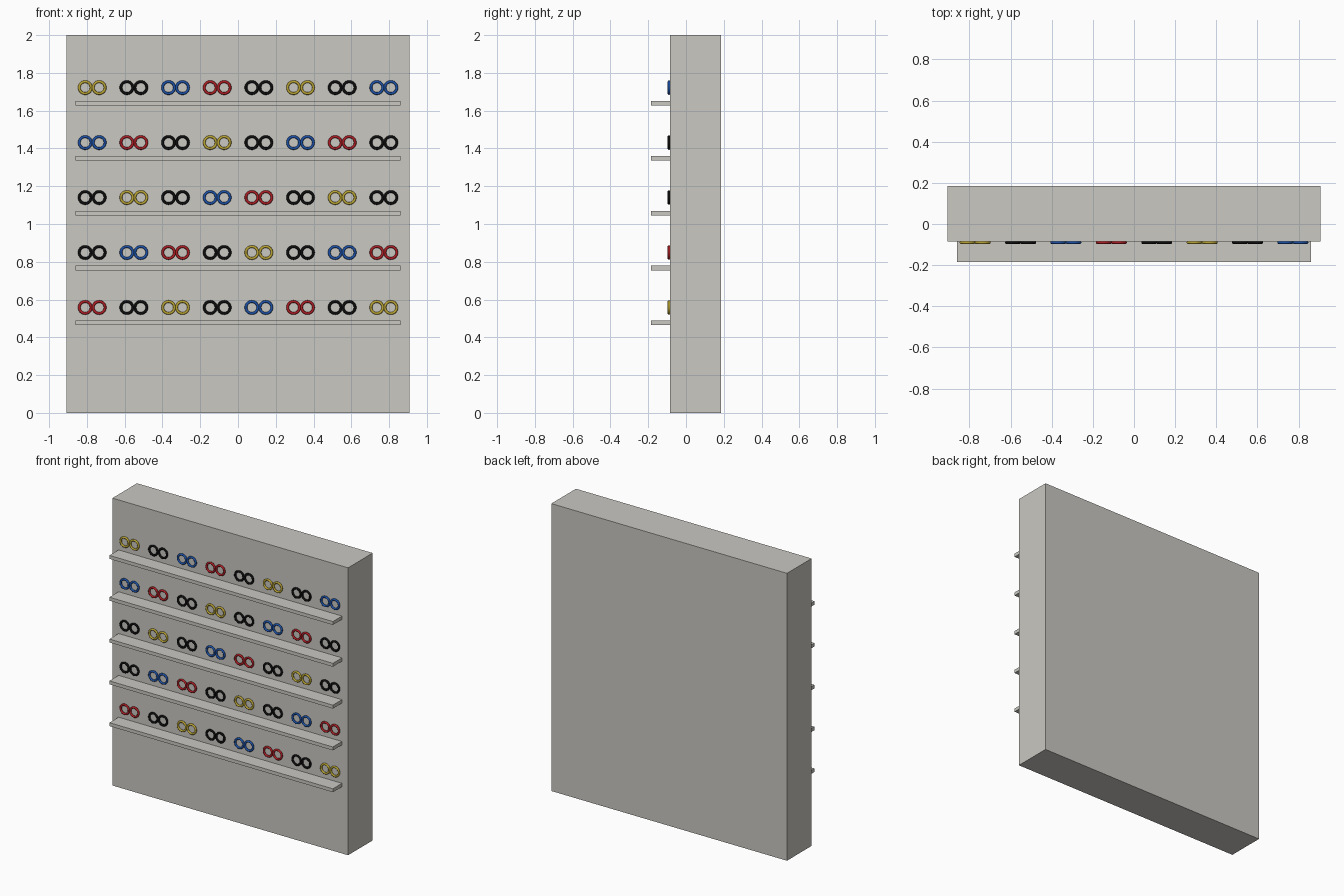
import bpy, math

if "Cube" in bpy.data.objects:
    bpy.data.objects.remove(bpy.data.objects["Cube"])

def material(name, rgb):
    m = bpy.data.materials.new(name)
    m.diffuse_color = (*rgb, 1)
    m.use_nodes = True
    m.node_tree.nodes["Principled BSDF"].inputs["Base Color"].default_value = m.diffuse_color
    return m

grey = material("warm_grey", (0.59, 0.58, 0.54))
frame_colours = {
    "Y": material("yellow", (0.50, 0.38, 0.035)),
    "K": material("black", (0.004, 0.004, 0.004)),
    "B": material("blue", (0.012, 0.085, 0.40)),
    "R": material("red", (0.43, 0.013, 0.018)),
}

def box(name, lo, hi, mat):
    bpy.ops.mesh.primitive_cube_add(size=1, location=[(a + b) / 2 for a, b in zip(lo, hi)])
    ob = bpy.context.object
    ob.name = name
    ob.scale = [b - a for a, b in zip(lo, hi)]
    bpy.ops.object.transform_apply(location=False, rotation=False, scale=True)
    ob.data.materials.append(mat)

def ring(name, x, z, mat):
    bpy.ops.mesh.primitive_torus_add(location=(x, FRONT - 0.005, z), rotation=(math.pi / 2, 0, 0),
                                     major_radius=0.0315, minor_radius=0.007,
                                     major_segments=28, minor_segments=10)
    ob = bpy.context.object
    ob.name = name
    bpy.ops.object.shade_smooth()
    ob.data.materials.append(mat)

FRONT = -0.085

# Display wall
box("display_wall", (-0.907, FRONT, 0), (0.907, 0.185, 2), grey)

# Shelves, each with a row of glasses made of two rings
rows = ["YKBRKYKB", "BRKYKBRK", "KYKBRKYK", "KBRKYKBR", "RKYKBRKY"]
for r, row in enumerate(rows):
    z = 1.64 - 0.291 * r
    box(f"shelf_{r + 1}", (-0.86, -0.185, z - 0.012), (0.86, FRONT, z + 0.012), grey)
    for c, key in enumerate(row):
        x = -0.772 + 0.2206 * c
        for side, dx in (("left", -0.037), ("right", 0.037)):
            ring(f"glasses_{r + 1}_{c + 1}_{side}", x + dx, z + 0.082, frame_colours[key])
